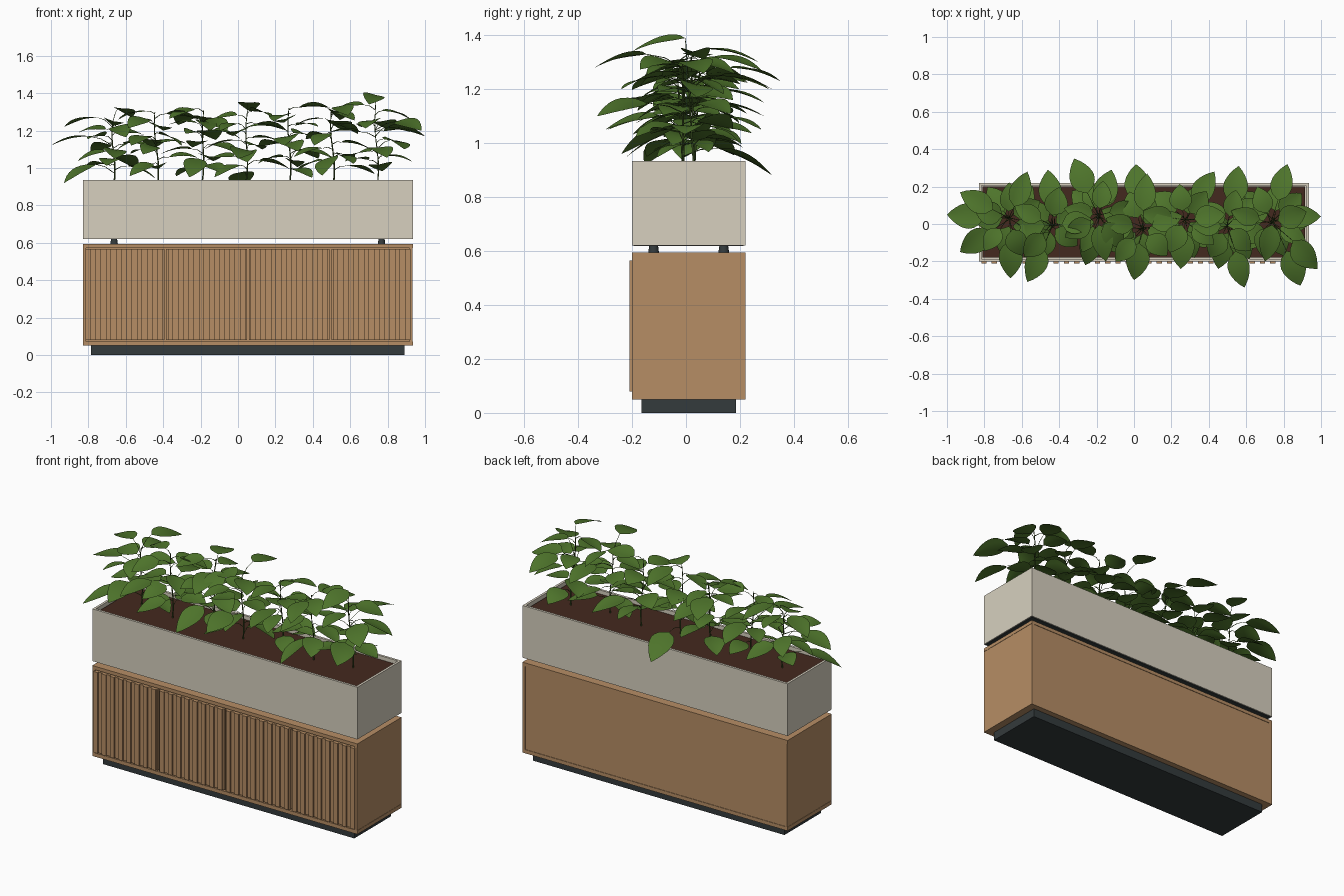
import bpy, bmesh, math, random
from mathutils import Vector

random.seed(11)
if "Cube" in bpy.data.objects:
    bpy.data.objects.remove(bpy.data.objects["Cube"])


def material(name, rgb):
    m = bpy.data.materials.new(name)
    m.use_nodes = True
    m.diffuse_color = (*rgb, 1)
    bsdf = m.node_tree.nodes["Principled BSDF"]
    bsdf.inputs["Base Color"].default_value = (*rgb, 1)
    bsdf.inputs["Roughness"].default_value = 0.8
    return m


WOOD = material("oak wood", (0.47, 0.27, 0.13))
STONE = material("pale stone", (0.68, 0.63, 0.52))
DARK = material("charcoal", (0.034, 0.043, 0.045))
SOIL = material("soil", (0.057, 0.022, 0.013))
LEAF = material("leaf green", (0.076, 0.175, 0.024))
STEM = material("stem green", (0.05, 0.095, 0.018))


def finish(name, bm, mat):
    mesh = bpy.data.meshes.new(name)
    bm.to_mesh(mesh)
    bm.free()
    mesh.materials.append(mat)
    ob = bpy.data.objects.new(name, mesh)
    bpy.context.collection.objects.link(ob)
    return ob


def add_box(bm, x0, x1, y0, y1, z0, z1):
    new = bmesh.ops.create_cube(bm, size=1)["verts"]
    for v in new:
        v.co = Vector((x1 if v.co.x > 0 else x0,
                       y1 if v.co.y > 0 else y0,
                       z1 if v.co.z > 0 else z0))


def box(name, mat, *bounds):
    bm = bmesh.new()
    add_box(bm, *bounds)
    return finish(name, bm, mat)


# Cabinet extents
L, R, F, B = -0.83, 0.935, -0.20, 0.22
MID = (L + R) / 2
LOW, HIGH = 0.072, 0.573

# Plinth and carcass
box("plinth", DARK, L + 0.045, R - 0.045, F + 0.035, B - 0.035, 0, 0.05)
box("base_board", WOOD, L, R, F, B, 0.05, LOW)
box("top_board", WOOD, L, R, F, B, HIGH, 0.594)
box("left_side_panel", WOOD, R - 0.018, R - 0.002, F, B, LOW, HIGH)
box("right_side_panel", WOOD, L + 0.002, L + 0.018, F, B, LOW, HIGH)
box("back_panel", WOOD, L + 0.018, R - 0.018, B - 0.02, B - 0.003, LOW, HIGH)
box("inner_front", WOOD, L + 0.018, R - 0.018, F + 0.02, F + 0.03, LOW, HIGH)

# Four slatted doors
door_w = (R - L) / 4
pitch = door_w / 8
for d in range(4):
    x0 = L + d * door_w
    bm = bmesh.new()
    add_box(bm, x0 + 0.005, x0 + door_w - 0.005, F - 0.001, F + 0.016, LOW + 0.007, HIGH - 0.007)
    for s in range(8):
        c = x0 + (s + 0.5) * pitch
        add_box(bm, c - 0.014, c + 0.014, F - 0.01, F, LOW + 0.007, HIGH - 0.007)
    finish(f"slatted_door_{d + 1}", bm, WOOD)

# Feet lifting the planter
for i, x in enumerate((MID - 0.715, MID + 0.715)):
    for j, y in enumerate((-0.12, 0.14)):
        bpy.ops.mesh.primitive_cone_add(vertices=20, radius1=0.02, radius2=0.016, depth=0.03,
                                        location=(x, y, 0.608))
        foot = bpy.context.object
        foot.name = f"planter_foot_{i * 2 + j + 1}"
        foot.data.materials.append(DARK)
        bpy.ops.object.shade_smooth_by_angle()

# Planter trough with a hollow top and a dark underside
bm = bmesh.new()
add_box(bm, L, R, F, B, 0.621, 0.935)
bm.normal_update()
top = max(bm.faces, key=lambda f: f.calc_center_median().z)
bmesh.ops.inset_region(bm, faces=[top], thickness=0.02)
cavity = bmesh.ops.extrude_face_region(bm, geom=[top])
bmesh.ops.translate(bm, vec=(0, 0, -0.06),
                    verts=[g for g in cavity["geom"] if isinstance(g, bmesh.types.BMVert)])
bmesh.ops.delete(bm, geom=[top], context="FACES")
bmesh.ops.recalc_face_normals(bm, faces=bm.faces)
finish("planter", bm, STONE)
box("planter_underside", DARK, L + 0.006, R - 0.006, F + 0.006, B - 0.006, 0.619, 0.622)
box("soil", SOIL, L + 0.02, R - 0.02, F + 0.02, B - 0.02, 0.87, 0.915)

UP = Vector((0, 0, 1))


def add_leaf(bm, base, tip, width):
    """Pointed oval blade, gently arched and creased at the midrib."""
    along = tip - base
    side = along.cross(UP).normalized()
    side = (side + UP * random.uniform(-0.3, 0.3)).normalized()
    normal = side.cross(along).normalized()
    rows, cols = 8, 4
    grid = []
    for r in range(rows + 1):
        t = r / rows
        half = width * 0.5 * max(math.sin(math.pi * t ** 0.75), 0) ** 0.85
        mid = base + along * t + normal * 0.012 * math.sin(math.pi * t)
        grid.append([bm.verts.new(mid + side * half * s + normal * half * 0.12 * abs(s))
                     for s in (c * 2 / cols - 1 for c in range(cols + 1))])
    for a, b in zip(grid, grid[1:]):
        for c in range(cols):
            bm.faces.new((a[c], a[c + 1], b[c + 1], b[c]))


def add_twig(curve, points, thick):
    sp = curve.splines.new("POLY")
    sp.points.add(len(points) - 1)
    for i, p in enumerate(points):
        sp.points[i].co = (*p, 1)
        sp.points[i].radius = thick * (1 - 0.5 * i / (len(points) - 1))


# Plant positions and heights
plants = [Vector((-0.665 + 0.235 * i, 0.01 + 0.02 * (-1) ** i, h))
          for i, h in enumerate((1.25, 1.3, 1.31, 1.3, 1.32, 1.3, 1.32))]

# Tips of the outermost leaves
tips = [(-1, .05, 1.12), (-.93, -.15, .92), (-.93, .17, 1.22), (-.66, -.29, 1.05),
        (-.57, -.31, 1.12), (-.57, .28, 1.27), (-.32, .35, 1.23), (-.46, .29, 1.1),
        (.01, .32, .88), (-.12, .29, 1.15), (.07, .27, 1.3), (.43, .28, 1.05),
        (.56, .31, 1.2), (.82, .32, 1.2), (1, .04, 1.17), (.98, -.24, 1.2),
        (.89, -.33, 1.1), (.59, -.34, 1.28), (.45, -.24, .96), (.25, -.24, 1.12),
        (0, -.3, 1.05), (-.26, -.22, .95), (-.15, -.2, 1.2), (.7, -.2, 1.34)]

for i, p in enumerate(plants):
    blades = bmesh.new()
    twigs = bpy.data.curves.new(f"plant_stems_{i + 1}", "CURVE")
    twigs.dimensions = "3D"
    twigs.bevel_depth = 0.0038
    twigs.bevel_resolution = 0
    lean = Vector((random.uniform(-0.015, 0.015), random.uniform(-0.03, 0.03), 0))
    root = Vector((p.x, p.y, 0.9))

    def stem_at(z):
        t = (z - root.z) / (p.z - root.z)
        return root + lean * t + Vector((0.008 * math.sin(6 * t), 0, z - root.z))

    add_twig(twigs, [stem_at(root.z + (p.z - root.z) * k / 6) for k in range(7)], 1.2)

    # Outer leaves belonging to this plant
    for tip in map(Vector, tips):
        if min(plants, key=lambda q: (q.xy - tip.xy).length) is not p:
            continue
        out = (tip.xy - p.xy).normalized().to_3d()
        base = tip - out * 0.2 + UP * (0.05 if tip.z > 1 else 0.1)
        joint = stem_at(min(max(base.z - 0.05, 0.95), p.z))
        add_leaf(blades, base, tip, random.uniform(0.115, 0.14))
        add_twig(twigs, [joint, (joint + base) / 2 + UP * 0.012, base], 0.6)

    # Inner leaves spiralling up the stem
    count = 12
    for k in range(count):
        angle = k * 2.4 + i * 1.3 + random.uniform(-0.3, 0.3)
        out = Vector((0.86 * math.cos(angle), 0.78 * math.sin(angle), 0))
        joint = stem_at(0.99 + (p.z - 1.0) * k / (count - 1))
        base = joint + out * random.uniform(0.03, 0.09) + UP * random.uniform(0.0, 0.03)
        tip = base + out * random.uniform(0.18, 0.205) - UP * random.uniform(0.0, 0.07)
        add_leaf(blades, base, tip, random.uniform(0.1, 0.13))
        add_twig(twigs, [joint, (joint + base) / 2 + UP * 0.008, base], 0.6)

    bmesh.ops.remove_doubles(blades, verts=blades.verts, dist=0.0004)
    for f in blades.faces:
        f.smooth = True
    finish(f"plant_leaves_{i + 1}", blades, LEAF)

    stems = bpy.data.objects.new(f"plant_stems_{i + 1}", twigs)
    twigs.materials.append(STEM)
    bpy.context.collection.objects.link(stems)
    bpy.ops.object.select_all(action="DESELECT")
    stems.select_set(True)
    bpy.context.view_layer.objects.active = stems
    bpy.ops.object.convert(target="MESH")
